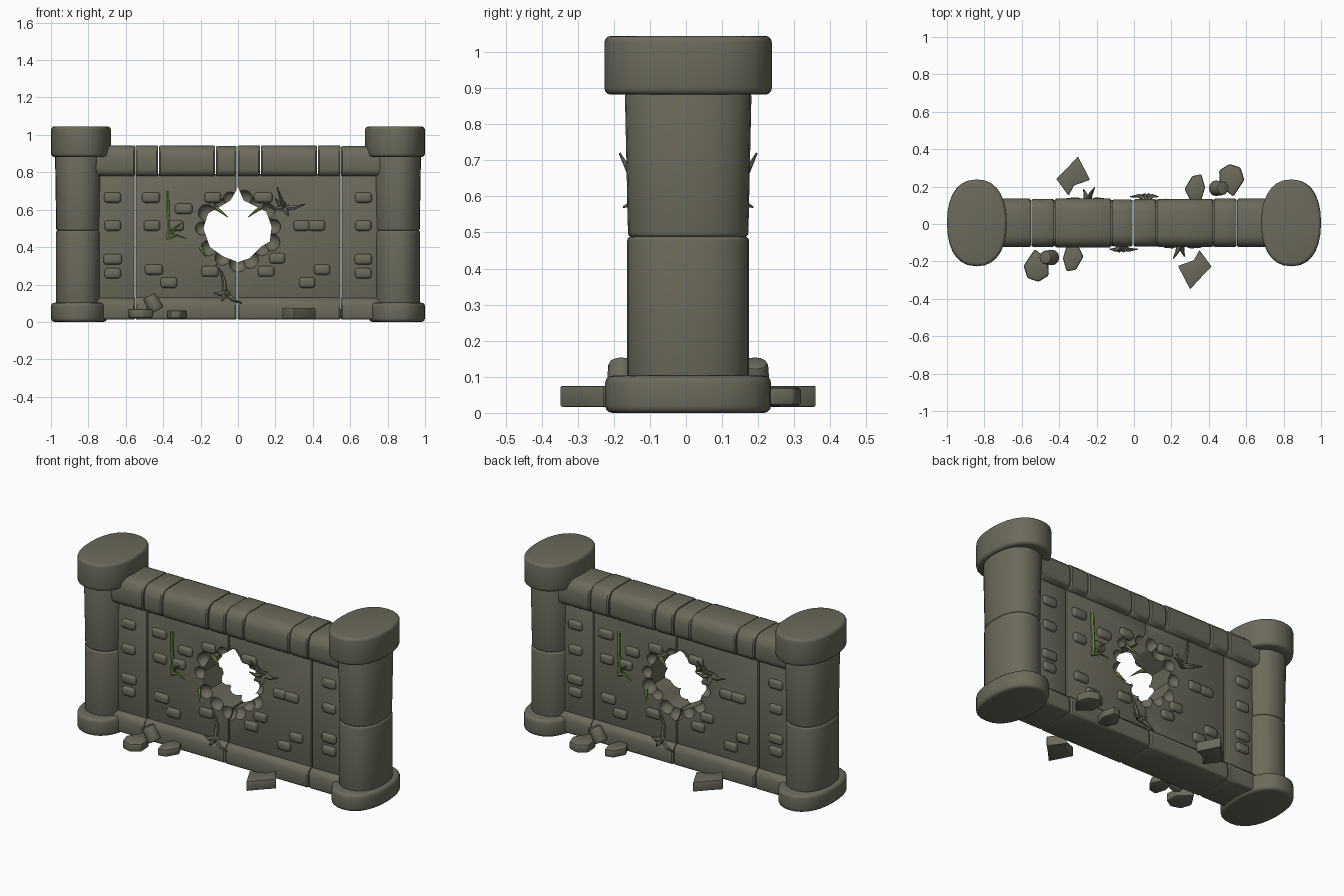
import bpy, bmesh, math, random
from mathutils import Vector, Matrix

random.seed(4)
if "Cube" in bpy.data.objects:
    bpy.data.objects.remove(bpy.data.objects["Cube"])

YC = 0.006          # depth of the wall's centre line
parts = []


def material(name, rgb):
    m = bpy.data.materials.new(name)
    m.use_nodes = True
    m.diffuse_color = (*rgb, 1)
    m.node_tree.nodes["Principled BSDF"].inputs["Base Color"].default_value = (*rgb, 1)
    return m


stone = material("olive_grey_stone", (0.15, 0.144, 0.105))
green = material("vine_green", (0.17, 0.27, 0.06))


def add_mesh(name, mesh, mat):
    mesh.materials.clear()
    mesh.materials.append(mat)
    ob = bpy.data.objects.new(name, mesh)
    ob.location.y = YC
    bpy.context.collection.objects.link(ob)
    parts.append(ob)
    return ob


def finish(name, bm, mat=stone, bevel=0, segments=2):
    bmesh.ops.recalc_face_normals(bm, faces=bm.faces)
    if bevel:
        edges = [e for e in bm.edges if e.calc_face_angle(0) > 0.6]
        bmesh.ops.bevel(bm, geom=edges, offset=bevel, segments=segments,
                        profile=0.5, affect='EDGES', clamp_overlap=True)
    mesh = bpy.data.meshes.new(name)
    bm.to_mesh(mesh)
    bm.free()
    return add_mesh(name, mesh, mat)


def both_sides(ob):
    """Repeat a front part on the back by a half turn."""
    twin = add_mesh(ob.name + "_back", ob.data.copy(), ob.data.materials[0])
    twin.rotation_euler.z = math.pi


def loft(bm, rings):
    rows = [[bm.verts.new(p) for p in ring] for ring in rings]
    n = len(rows[0])
    for a, b in zip(rows, rows[1:]):
        for i in range(n):
            bm.faces.new((a[i], a[(i + 1) % n], b[(i + 1) % n], b[i]))
    bm.faces.new(rows[0][::-1])
    bm.faces.new(rows[-1])


def box(bm, x0, x1, y0, y1, z0, z1):
    loft(bm, [[(x0, y0, z), (x1, y0, z), (x1, y1, z), (x0, y1, z)] for z in (z0, z1)])


def oval(cx, rx, ry, z, n=28, power=0.88):
    def s(v):
        return math.copysign(abs(v) ** power, v)
    return [(cx + rx * s(math.cos(t)), ry * s(math.sin(t)), z)
            for t in (2 * math.pi * i / n for i in range(n))]


def drum(name, cx, rx, ry, z0, z1, r, flare=1.0):
    """Oval stone drum with rounded rims."""
    bm = bmesh.new()
    rings = []
    for k in range(4):
        a = k * math.pi / 6
        d = r * (1 - math.sin(a))
        rings.append((d, z0 + r * (1 - math.cos(a)), 1))
    rings += [(d, z0 + z1 - z, flare) for d, z, f in reversed(rings)]
    loft(bm, [oval(cx, (rx - d) * f, (ry - d) * f, z) for d, z, f in rings])
    finish(name, bm)


# Pillars at both ends
for side, s in (("left", 1), ("right", -1)):
    drum(side + "_pillar_base", s * 0.85, 0.15, 0.23, 0, 0.103, 0.02)
    drum(side + "_pillar_lower_shaft", s * 0.85, 0.124, 0.169, 0.095, 0.489, 0.012)
    drum(side + "_pillar_upper_shaft", s * 0.85, 0.122, 0.167, 0.487, 0.89, 0.012, 1.05)
    drum(side + "_pillar_cap", s * 0.84, 0.16, 0.232, 0.882, 1.045, 0.018)


def course(name, seams, half, z0, z1, corner, low_corner, gap):
    """Row of stones with a rounded cross-section, split at the seams."""
    for i, (a, b) in enumerate(zip(seams, seams[1:])):
        w = half - random.uniform(0, 0.006)
        top = z1 - random.uniform(0, 0.005)
        section = []
        for sy, zc, r, start in ((1, z0, low_corner, -90), (1, top, corner, 0),
                                 (-1, top, corner, 90), (-1, z0, low_corner, 180)):
            cz = zc + r if zc == z0 else zc - r
            for k in range(4):
                t = math.radians(start + 30 * k)
                section.append((sy * (w - r) + r * math.cos(t), cz + r * math.sin(t)))
        e = 0.008
        rings = []
        for x, k in ((a + gap, 0.95), (a + gap + e, 1), (b - gap - e, 1), (b - gap, 0.95)):
            mid = (z0 + top) / 2
            rings.append([(x, y * k, mid + (z - mid) * k) for y, z in section])
        bm = bmesh.new()
        loft(bm, rings)
        finish(f"{name}_{i + 1}", bm)


half_seams = (0.12, 0.425, 0.55, 0.77)
course("coping_stone", [-x for x in reversed(half_seams)] + [-0.005] + list(half_seams),
       0.131, 0.78, 0.945, 0.06, 0.035, 0.002)
course("bottom_rail", (-0.77, -0.55, -0.005, 0.55, 0.77), 0.128, 0.012, 0.135, 0.045, 0.015, 0.002)

# Cutter for the broken opening: jagged prism plus chips along both rims
outline = [(0, .72), (.03, .65), (.09, .62), (.15, .59), (.18, .51), (.17, .43), (.12, .4), (.06, .34),
           (0, .32), (-.08, .35), (-.15, .4), (-.185, .5), (-.16, .58), (-.09, .62), (-.04, .65)]
bm = bmesh.new()
loft(bm, [[(x, y, z) for x, z in outline] for y in (-0.2, 0.2)])
for x, z in outline[1:]:
    d = Vector((x, 0, z - 0.51)).normalized() * 0.008
    for y in (-0.095, 0.095):
        bmesh.ops.create_icosphere(bm, subdivisions=2, radius=random.uniform(0.035, 0.05),
                                   matrix=Matrix.Translation((x + d.x, y, z + d.z)))
cutter = finish("opening_cutter", bm)
cutter.hide_render = True
parts.remove(cutter)

# Wall panels
panel_seams = (-0.77, -0.55, -0.005, 0.55, 0.77)
for i, (a, b) in enumerate(zip(panel_seams, panel_seams[1:])):
    bm = bmesh.new()
    box(bm, a + 0.003, b - 0.003, -0.09, 0.09, 0.1, 0.79)
    panel = finish(f"wall_panel_{i + 1}", bm, bevel=0.008)
    if i in (1, 2):
        cut = panel.modifiers.new("opening", 'BOOLEAN')
        cut.operation, cut.solver, cut.use_self, cut.object = 'DIFFERENCE', 'EXACT', True, cutter
        bpy.context.view_layer.update()
        graph = bpy.context.evaluated_depsgraph_get()
        mesh = bpy.data.meshes.new_from_object(panel.evaluated_get(graph))
        panel.modifiers.clear()
        panel.data = mesh
bpy.data.objects.remove(cutter)

# Raised bricks on the panels
bricks = [(s * 0.67, z) for s in (-1, 1) for z in (.665, .515, .335, .26)]
bricks += [(s * x, z) for s in (-1, 1) for x, z in ((.135, .665), (.45, .28), (.37, .21), (.15, .27))]
bricks += [(-.465, .665), (-.29, .605), (-.46, .515), (-.335, .515), (.34, .515), (.42, .515), (.21, .34)]
for i, (x, z) in enumerate(bricks):
    bm = bmesh.new()
    w = random.uniform(0.042, 0.05)
    box(bm, x - w, x + w, -0.108, -0.07, z - 0.028, z + 0.028)
    both_sides(finish(f"brick_{i + 1}", bm, bevel=0.017, segments=3))


def tendril(name, points, radius, mat, taper=True):
    """Tapered tube along a path of (x, y, z) points."""
    cu = bpy.data.curves.new(name, 'CURVE')
    cu.dimensions = '3D'
    cu.bevel_depth, cu.bevel_resolution, cu.use_fill_caps = radius, 1, True
    sp = cu.splines.new('POLY')
    sp.points.add(len(points) - 1)
    for i, p in enumerate(points):
        sp.points[i].co = (*p, 1)
        sp.points[i].radius = 1 - 0.85 * i / (len(points) - 1) if taper else 1
    tmp = bpy.data.objects.new(name, cu)
    bpy.context.collection.objects.link(tmp)
    bpy.context.view_layer.update()
    mesh = bpy.data.meshes.new_from_object(tmp.evaluated_get(bpy.context.evaluated_depsgraph_get()))
    bpy.data.objects.remove(tmp)
    both_sides(add_mesh(name, mesh, mat))


# Green vine and leaves
tendril("vine_stem", [(-.377, -.098, .7), (-.376, -.1, .6), (-.37, -.1, .52), (-.375, -.1, .44)], .01, green, False)
tendril("vine_branch", [(-.375, -.1, .45), (-.33, -.11, .465), (-.275, -.12, .445)], .012, green)
tendril("vine_twig", [(-.36, -.1, .46), (-.34, -.115, .5), (-.3, -.13, .53)], .009, green)
tendril("lower_leaf", [(-.2, -.09, .4), (-.185, -.11, .37), (-.17, -.13, .345)], .011, green)
tendril("opening_leaf", [(-.12, -.07, .61), (-.085, -.08, .585), (-.055, -.1, .56)], .012, green)

# Dry roots splitting the stone
roots = {
    "upper_root": ((.25, -.1, .61), [(.21, -.19, .72), (.36, -.13, .63), (.16, -.13, .615),
                                     (.27, -.18, .57), (.2, -.11, .66)]),
    "lower_root": ((-.07, -.125, .155), [(.02, -.14, .1), (-.13, -.14, .155), (-.04, -.15, .16),
                                         (-.09, -.15, .11)]),
}
for name, (hub, tips) in roots.items():
    for i, tip in enumerate(tips):
        mid = Vector(hub).lerp(Vector(tip), 0.5) + Vector((0, -0.012, -0.008))
        tendril(f"{name}_{i + 1}", [hub, mid, tip], 0.018, stone)
tendril("lower_root_stem", [(-.07, -.12, .15), (-.075, -.1, .22), (-.09, -.098, .27), (-.12, -.09, .31)], .014, stone)


# Fallen rubble
def slab(name, outline, z0, z1, bevel):
    bm = bmesh.new()
    loft(bm, [[(x, y, z) for x, y in outline] for z in (z0, z1)])
    both_sides(finish(name, bm, bevel=bevel))


slab("large_rubble", [(.235, -.23), (.3, -.355), (.36, -.29), (.415, -.235), (.35, -.145), (.32, -.2)], .017, .075, .004)
slab("round_rubble", [(-.59, -.23), (-.57, -.295), (-.51, -.315), (-.455, -.28), (-.46, -.2), (-.53, -.14)], .02, .07, .01)
slab("small_rubble", [(-.38, -.19), (-.36, -.26), (-.31, -.25), (-.27, -.18), (-.3, -.12), (-.36, -.12)], .018, .062, .008)
bm = bmesh.new()
bmesh.ops.create_cone(bm, cap_ends=True, segments=12, radius1=0.042, radius2=0.036, depth=0.09,
                      matrix=Matrix.Translation((-.455, -.185, .1)) @ Matrix.Rotation(-0.5, 4, 'Y'))
both_sides(finish("leaning_rubble", bm, bevel=0.008))

# Smooth shading with sharp edges kept
bpy.ops.object.select_all(action='DESELECT')
for ob in parts:
    ob.select_set(True)
bpy.context.view_layer.objects.active = parts[0]
bpy.ops.object.shade_smooth_by_angle(angle=math.radians(35))
